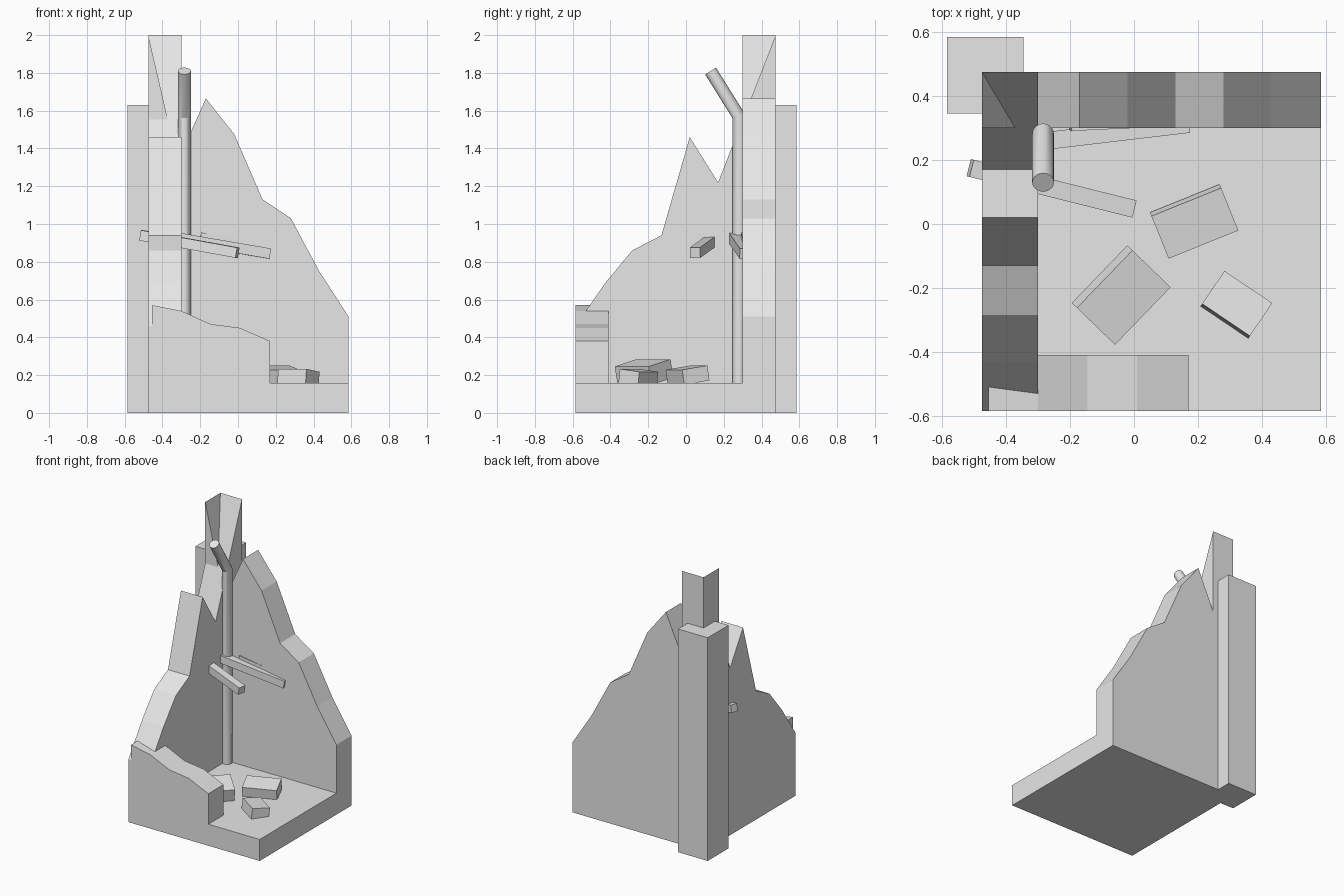
import bpy, bmesh
from math import radians, sin, cos, tan, pi
from mathutils import Vector

cube = bpy.data.objects.get("Cube")
if cube:
    bpy.data.objects.remove(cube, do_unlink=True)

grey = bpy.data.materials.new("plain_grey")
grey.use_nodes = True
grey.diffuse_color = (0.8, 0.8, 0.8, 1)
grey.node_tree.nodes["Principled BSDF"].inputs["Base Color"].default_value = (0.8, 0.8, 0.8, 1)


def add_object(name, bm):
    bmesh.ops.recalc_face_normals(bm, faces=bm.faces)
    mesh = bpy.data.meshes.new(name)
    bm.to_mesh(mesh)
    bm.free()
    mesh.materials.append(grey)
    obj = bpy.data.objects.new(name, mesh)
    bpy.context.collection.objects.link(obj)
    return obj


def box(name, center, size, rotation=(0, 0, 0)):
    bm = bmesh.new()
    bmesh.ops.create_cube(bm, size=1)
    bmesh.ops.scale(bm, vec=size, verts=bm.verts)
    obj = add_object(name, bm)
    obj.location = center
    obj.rotation_euler = [radians(a) for a in rotation]
    return obj


def span(name, low, high):
    low, high = Vector(low), Vector(high)
    return box(name, (low + high) / 2, high - low)


def beam(name, start, end, thick=0.055):
    start, end = Vector(start), Vector(end)
    axis = end - start
    obj = box(name, (start + end) / 2, (axis.length, thick, thick))
    # keep the beam's sides upright while its length follows the axis
    yaw = Vector((1, 0)).angle_signed(axis.xy)
    obj.rotation_euler = (0, -Vector((axis.xy.length, axis.z)).angle_signed(Vector((1, 0))), -yaw)
    return obj


def wall(name, outline, place, thickness):
    """Extrude a jagged skyline, closed down to the ground."""
    points = [(outline[0][0], 0)] + outline + [(outline[-1][0], 0)]
    bm = bmesh.new()
    face = bm.faces.new([bm.verts.new(place(a, z)) for a, z in points])
    extruded = bmesh.ops.extrude_face_region(bm, geom=[face])["geom"]
    moved = [v for v in extruded if isinstance(v, bmesh.types.BMVert)]
    bmesh.ops.translate(bm, vec=thickness, verts=moved)
    return add_object(name, bm)


# Floor slab and corner column
span("floor_slab", (-0.475, -0.585, 0), (0.585, 0.475, 0.157))
span("corner_column", (-0.585, 0.345, 0), (-0.345, 0.585, 1.63))

# Broken walls
wall("back_wall",
     [(-0.475, 2), (-0.32, 1.33), (-0.17, 1.665), (-0.02, 1.475), (0.13, 1.13),
      (0.28, 1.03), (0.43, 0.75), (0.585, 0.51)],
     lambda a, z: (a, 0.3, z), (0, 0.175, 0))
wall("side_wall",
     [(-0.585, 0.46), (-0.43, 0.685), (-0.285, 0.86), (-0.13, 0.94), (0.02, 1.46),
      (0.17, 1.22), (0.475, 2)],
     lambda a, z: (-0.475, a, z), (0.175, 0, 0))
wall("front_wall",
     [(-0.455, 0.57), (-0.3, 0.54), (-0.145, 0.47), (0.01, 0.45), (0.17, 0.38)],
     lambda a, z: (a, -0.585, z), (0, 0.175, 0))

# Bent pipe: three rings, the middle one mitred
bm = bmesh.new()
radius, sides, bend = 0.034, 20, radians(32)
rings = []
for y, z, tilt, stretch in ((0.28, 0.15, 0, 1),
                            (0.28, 1.57, bend / 2, 1 / cos(bend / 2)),
                            (0.13, 1.81, bend, 1)):
    ring = []
    for i in range(sides):
        a = 2 * pi * i / sides
        d = radius * sin(a) * stretch
        ring.append(bm.verts.new((-0.284 + radius * cos(a), y + d * cos(tilt), z + d * sin(tilt))))
    rings.append(ring)
for lower, upper in zip(rings, rings[1:]):
    for i in range(sides):
        j = (i + 1) % sides
        bm.faces.new((lower[i], lower[j], upper[j], upper[i]))
bm.faces.new(rings[0])
bm.faces.new(rings[-1])
pipe = add_object("bent_pipe", bm)
bpy.ops.object.select_all(action="DESELECT")
pipe.select_set(True)
bpy.context.view_layer.objects.active = pipe
bpy.ops.object.shade_smooth_by_angle(angle=radians(25))

# Beams stuck in the walls
beam("side_beam", (-0.512, 0.175, 0.94), (-0.003, 0.048, 0.848))
beam("back_beam", (-0.34, 0.252, 0.93), (0.168, 0.312, 0.843))
beam("embedded_beam", (-0.2, 0.318, 0.928), (0.16, 0.335, 0.87))

# Loose rubble on the floor
box("rubble_rear", (0.188, 0.008, 0.2), (0.235, 0.145, 0.08), (9, 0, 22))
box("rubble_large", (-0.04, -0.222, 0.216), (0.25, 0.17, 0.1), (13, 0, 46))
box("rubble_small", (0.32, -0.252, 0.188), (0.18, 0.125, 0.075), (-7, 0, -34))
